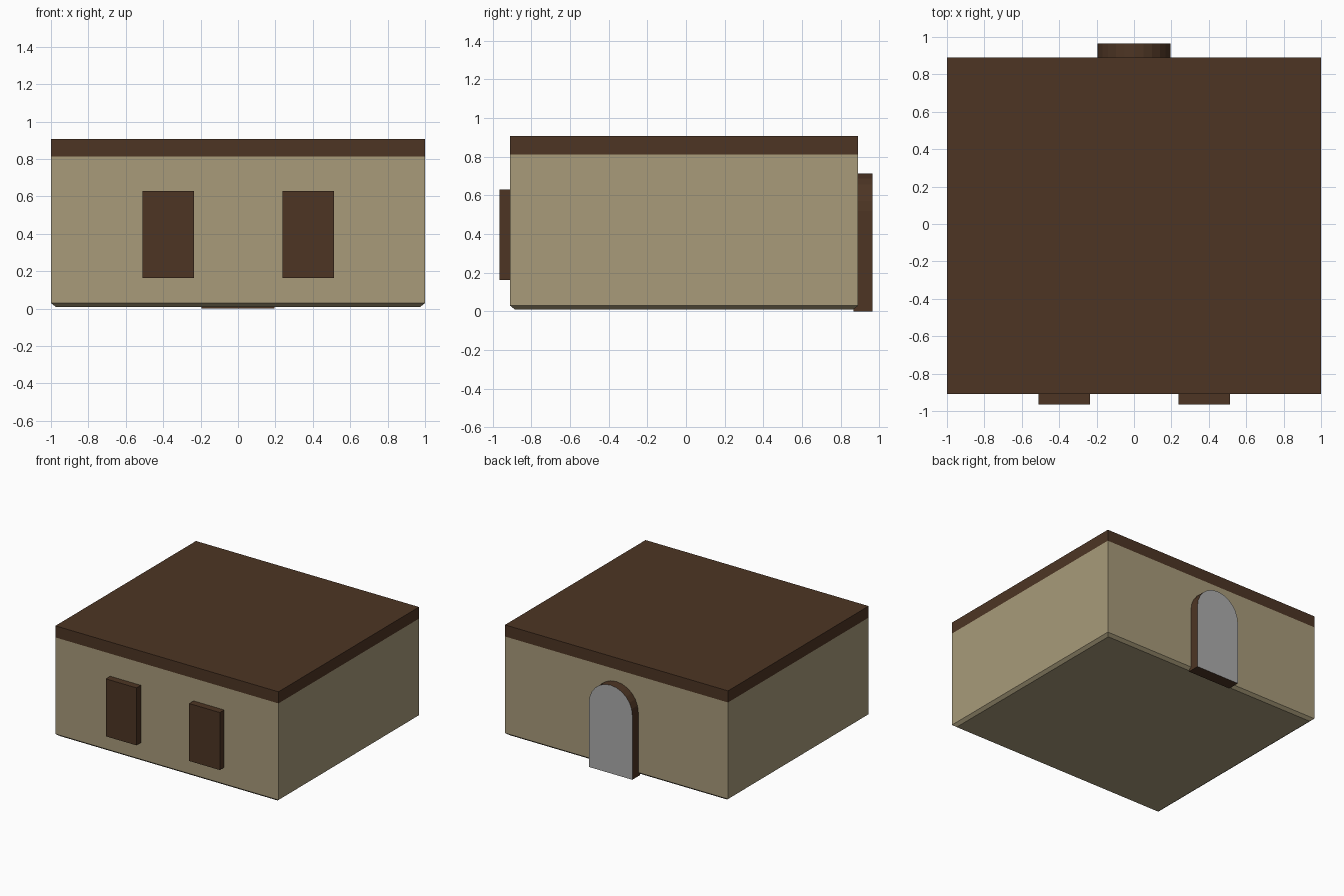
import bpy, bmesh, math

if "Cube" in bpy.data.objects:
    bpy.data.objects.remove(bpy.data.objects["Cube"])


def material(name, rgb):
    # sRGB 0-255 to linear
    lin = [((c / 255 + 0.055) / 1.055) ** 2.4 for c in rgb]
    m = bpy.data.materials.new(name)
    m.diffuse_color = (*lin, 1)
    m.use_nodes = True
    m.node_tree.nodes["Principled BSDF"].inputs["Base Color"].default_value = m.diffuse_color
    return m


WALL = material("sand_wall", (168, 155, 122))
BROWN = material("dark_brown", (77, 53, 36))
GREY = material("door_grey", (172, 172, 172))


def finish(bm, name, mats, rule=None):
    bmesh.ops.recalc_face_normals(bm, faces=bm.faces)
    bm.normal_update()
    if rule:
        for f in bm.faces:
            f.material_index = rule(f)
    me = bpy.data.meshes.new(name)
    bm.to_mesh(me)
    bm.free()
    for m in mats:
        me.materials.append(m)
    ob = bpy.data.objects.new(name, me)
    bpy.context.collection.objects.link(ob)
    return ob


# House body: stacked rectangles with a bevelled foot and a brown roof band
bm = bmesh.new()
rings = []
for z, inset in [(0.01, 0.025), (0.03, 0), (0.813, 0), (0.907, 0)]:
    x, y0, y1 = 1 - inset, -0.91 + inset, 0.89 - inset
    rings.append([bm.verts.new((px, py, z))
                  for px, py in [(-x, y0), (x, y0), (x, y1), (-x, y1)]])
bm.faces.new(rings[0])
bm.faces.new(rings[-1])
for a, b in zip(rings, rings[1:]):
    for i in range(4):
        j = (i + 1) % 4
        bm.faces.new((a[i], a[j], b[j], b[i]))
finish(bm, "house_body", [WALL, BROWN],
       lambda f: int(f.calc_center_median().z > 0.82))

# Front window shutters
for side, cx in (("left", -0.372), ("right", 0.376)):
    bm = bmesh.new()
    bmesh.ops.create_cube(bm, size=1)
    for v in bm.verts:
        v.co = (cx + v.co.x * 0.275, -0.932 + v.co.y * 0.068,
                0.397 + v.co.z * 0.466)
    finish(bm, side + "_window", [BROWN])

# Arched back door: brown frame sides, grey face
R, SPRING, SEG = 0.195, 0.52, 12
outline = [(-R, 0), (R, 0)] + [
    (R * math.cos(math.pi * i / SEG), SPRING + R * math.sin(math.pi * i / SEG))
    for i in range(SEG + 1)]
bm = bmesh.new()
face = bm.faces.new([bm.verts.new((x, 0.867, z)) for x, z in outline])
ext = bmesh.ops.extrude_face_region(bm, geom=[face], use_keep_orig=True)
for v in ext["geom"]:
    if isinstance(v, bmesh.types.BMVert):
        v.co.y = 0.966
finish(bm, "arched_door", [BROWN, GREY], lambda f: int(f.normal.y > 0.9))
